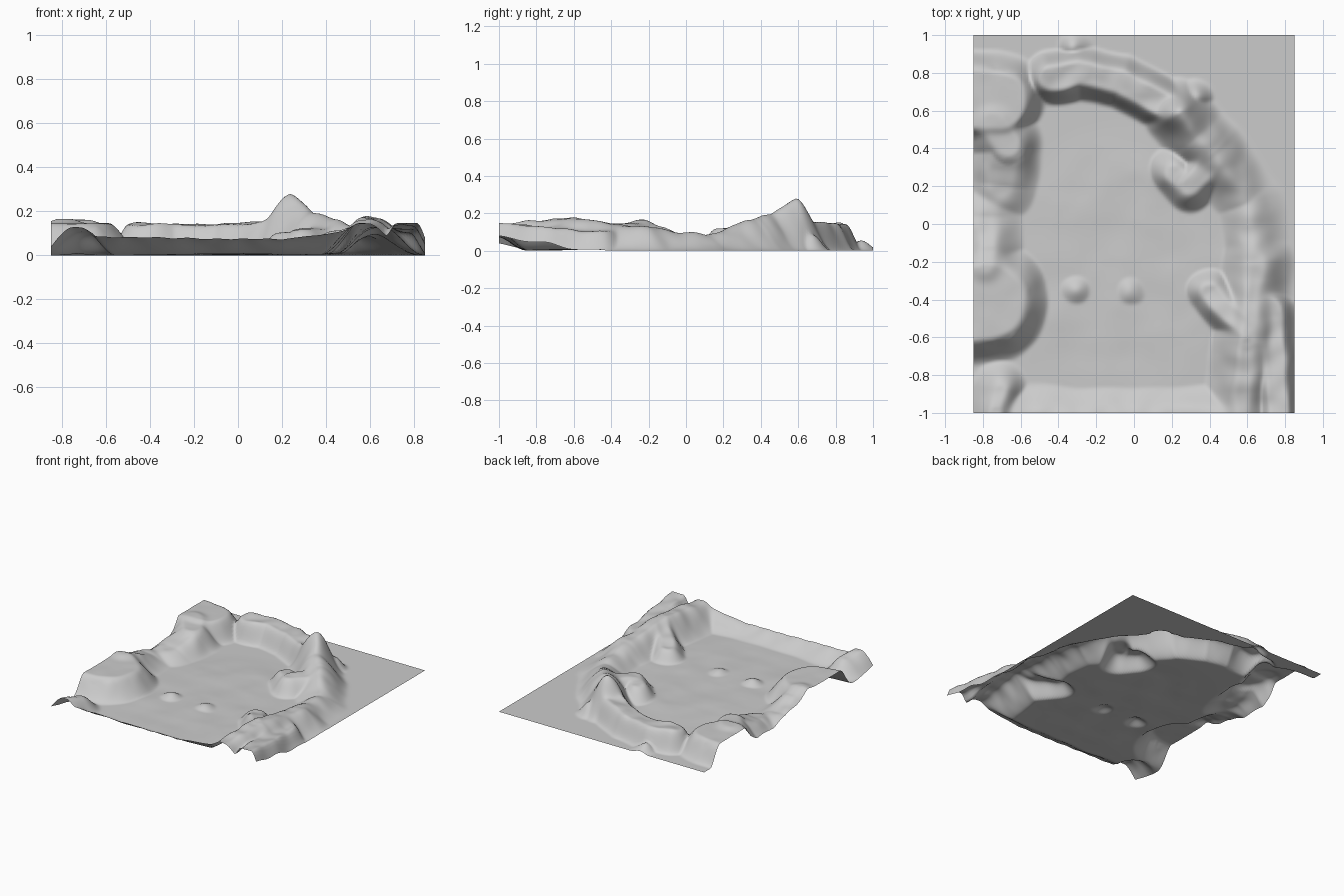
import bpy, bmesh
from mathutils import Vector, noise

if "Cube" in bpy.data.objects:
    bpy.data.objects.remove(bpy.data.objects["Cube"])

NX, NY = 136, 160
P = 7            # sharpness of the blend between overlapping landforms
ridges = []


def ridge(soft, width, *crest):
    """Landform along a crest line of (x, y, height) points."""
    ridges.append((soft, width, [Vector(p) for p in crest]))


# Back rim and north-west plateau
ridge(.5, .10, (-.45, .77, .145), (-.28, .8, .143), (-.08, .76, .14), (.22, .6, .16))
ridge(.3, .20, (-.95, .66, .146), (-.72, .66, .146))
ridge(.6, .13, (-.75, .53, .146), (-.67, .42, .14), (-.7, .2, .07))
# Peak and its eastern spur
ridge(1, .10, (.235, .585, .275), (.33, .46, .2), (.41, .38, .175), (.6, .12, .085), (.65, -.2, .12))
# Eastern double ridge
ridge(.8, .12, (.65, -.2, .12), (.6, -.63, .175), (.57, -1.02, .14))
ridge(.5, .09, (.72, -.45, .1), (.77, -1.02, .15))
# Inner mounds
ridge(.6, .10, (.22, .27, .1), (.3, .2, .12), (.4, .33, .12))
ridge(.6, .09, (.4, -.36, .09), (.58, -.55, .14))
# Western mesa and the rough ground north of it
ridge(.3, .27, (-.95, -.42, .145), (-.78, -.41, .145))
ridge(.8, .12, (-.78, -.22, .155), (-.78, .04, .065))
# South-west hill and front rim (the rim's waves are added in height)
ridge(.8, .09, (-.74, -1.02, .13), (-.71, -.88, .11))
ridge(.9, .10, (-.68, -1.03, .09), (.2, -1.03, .075), (.55, -1.03, .12))
# Small isolated bumps
for bump in ((-.31, .94, .055), (-.31, -.36, .04), (-.02, -.36, .035), (.33, .68, .09)):
    ridge(1, .05, bump, bump)


def falloff(d, w, soft):
    t = min(1, max(0, (d - w * (1 - soft)) / (2 * w * soft)))
    return 1 - t * t * (3 - 2 * t)


def ridge_height(p, soft, width, crest):
    best = 0
    for a, b in zip(crest, crest[1:]):
        line = (b - a).xy
        t = (p - a.xy).dot(line) / max(line.length_squared, 1e-9)
        q = a.lerp(b, min(1, max(0, t)))
        best = max(best, q.z * falloff((p - q.xy).length, width, soft))
    return best


def height(x, y):
    # warp the position slightly so the outlines look eroded
    q = Vector((x, y, 0)) * 5
    p = Vector((x + .018 * noise.noise(q + Vector((7, 3, 1))),
                y + .018 * noise.noise(q + Vector((2, 9, 4)))))
    total = sum(ridge_height(p, *r) ** P for r in ridges)
    # gentle basin floor, fading out to the flat north-east corner
    basin = falloff(Vector((x, y + .25)).length, .65, .25)
    floor = basin * (.008 + .006 * noise.noise(q))
    z = (total + floor ** P) ** (1 / P)
    rough = min(1, z / .1) * .012 * noise.noise(q * 2)
    if x < -.5 and z > .125:       # plateau tops stay flat
        rough *= .2
    return max(0, z + rough)


# Terrain sheet: a flat grid raised by the height rule
bm = bmesh.new()
bmesh.ops.create_grid(bm, x_segments=NX, y_segments=NY, size=1)
for v in bm.verts:
    v.co.x *= .85
    v.co.z = height(v.co.x, v.co.y)
for f in bm.faces:
    f.smooth = True
mesh = bpy.data.meshes.new("terrain")
bm.to_mesh(mesh)
bm.free()
terrain = bpy.data.objects.new("terrain", mesh)
bpy.context.collection.objects.link(terrain)
